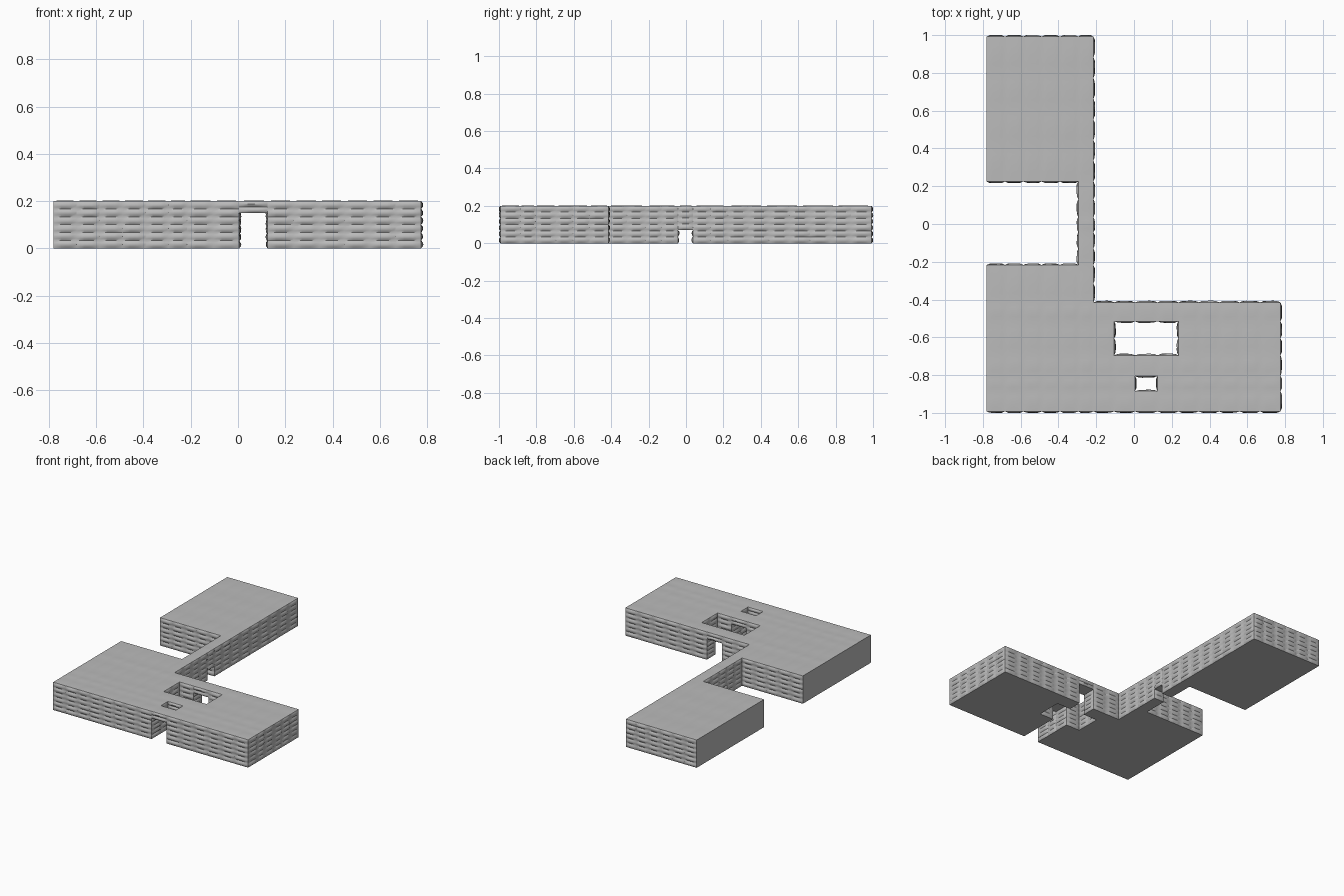
import bpy, bmesh, random
from mathutils import Vector

random.seed(4)
if "Cube" in bpy.data.objects:
    bpy.data.objects.remove(bpy.data.objects["Cube"], do_unlink=True)

stone = bpy.data.materials.new("grey stone")
stone.use_nodes = True
grey = (0.5, 0.5, 0.5, 1)
stone.diffuse_color = grey
stone.node_tree.nodes["Principled BSDF"].inputs["Base Color"].default_value = grey

# Floor plan lines and heights
XS = [-0.78, -0.295, -0.215, -0.105, 0.005, 0.125, 0.235, 0.775]
YS = [-0.992, -0.885, -0.805, -0.695, -0.515, -0.415, -0.217, -0.043, 0.037, 0.225, 0.992]
TOP, DOOR, VENT = 0.2, 0.15, 0.07


def underside(i, j):
    """Height where the masonry starts in a plan cell; TOP means open."""
    if not (0 <= i < len(XS) - 1 and 0 <= j < len(YS) - 1):
        return TOP
    x, y = (XS[i] + XS[i + 1]) / 2, (YS[j] + YS[j + 1]) / 2
    if y > YS[5]:
        if x > XS[2]:
            return TOP                        # outside the narrow wing
        if YS[6] < y < YS[9]:
            if x < XS[1]:
                return TOP                    # side recess
            return VENT if YS[7] < y < YS[8] else 0
        return 0
    if XS[2] < x < XS[6] and YS[3] < y < YS[4] and x > XS[3]:
        return TOP                            # courtyard
    if XS[4] < x < XS[5]:
        return TOP if YS[1] < y < YS[2] else DOOR   # light shaft, passage
    return 0


def pillow(bm, origin, u, v, bulge, nu=6, nv=4):
    """A bulging stone over the rectangle origin, origin + u, origin + v."""
    normal = u.cross(v).normalized()
    lean_u, lean_v = random.uniform(-.3, .3), random.uniform(-.3, .3)
    rows = []
    for b in range(nv + 1):
        row = []
        for a in range(nu + 1):
            s, t = 2 * a / nu - 1, 2 * b / nv - 1
            h = bulge * (1 - s ** 4) * (1 - t * t) * (1 + lean_u * s + lean_v * t)
            row.append(bm.verts.new(origin + u * (a / nu) + v * (b / nv) + normal * h))
        rows.append(row)
    for r0, r1 in zip(rows, rows[1:]):
        for a in range(nu):
            bm.faces.new((r0[a], r0[a + 1], r1[a + 1], r1[a]))


def masonry(bm, origin, u, v, size_u, size_v, bulge):
    """Tile a rectangle with bulging stones."""
    nu, nv = max(1, round(u.length / size_u)), max(1, round(v.length / size_v))
    for b in range(nv):
        for a in range(nu):
            pillow(bm, origin + u * (a / nu) + v * (b / nv), u / nu, v / nv,
                   bulge * random.uniform(0.75, 1.1))


def flat(bm, origin, u, v):
    bm.faces.new([bm.verts.new(p) for p in (origin, origin + u, origin + u + v, origin + v)])


def finish(name, bm, smooth):
    bmesh.ops.remove_doubles(bm, verts=bm.verts, dist=1e-5)
    mesh = bpy.data.meshes.new(name)
    bm.to_mesh(mesh)
    bm.free()
    mesh.materials.append(stone)
    obj = bpy.data.objects.new(name, mesh)
    bpy.context.collection.objects.link(obj)
    if smooth:
        bpy.ops.object.select_all(action="DESELECT")
        obj.select_set(True)
        bpy.context.view_layer.objects.active = obj
        bpy.ops.object.shade_smooth_by_angle(angle=0.6)


walls, roof, base, ends = (bmesh.new() for _ in range(4))
for i in range(len(XS) - 1):
    for j in range(len(YS) - 1):
        low = underside(i, j)
        if low == TOP:
            continue
        x0, x1, y0, y1 = XS[i], XS[i + 1], YS[j], YS[j + 1]
        dx, dy = Vector((x1 - x0, 0, 0)), Vector((0, y1 - y0, 0))
        # Roof slabs and plain undersides
        masonry(roof, Vector((x0, y0, TOP)), dx, dy, 0.1, 0.2, 0.002)
        flat(base, Vector((x0, y0, low)), dy, dx)
        # Coursed stone on each exposed side
        sides = [((0, -1), (x0, y0), dx), ((1, 0), (x1, y0), dy),
                 ((0, 1), (x1, y1), -dx), ((-1, 0), (x0, y1), -dy)]
        for (di, dj), corner, along in sides:
            high = underside(i + di, j + dj)
            if high <= low:
                continue
            start, up = Vector((*corner, low)), Vector((0, 0, high - low))
            if i == 0 and di < 0:
                flat(ends, start, along, up)      # plain cut ends
            else:
                masonry(walls, start, along, up, 0.105, 0.0333, 0.008)

finish("stone_walls", walls, True)
finish("roof_slabs", roof, True)
finish("base_underside", base, False)
finish("plain_end_walls", ends, False)
